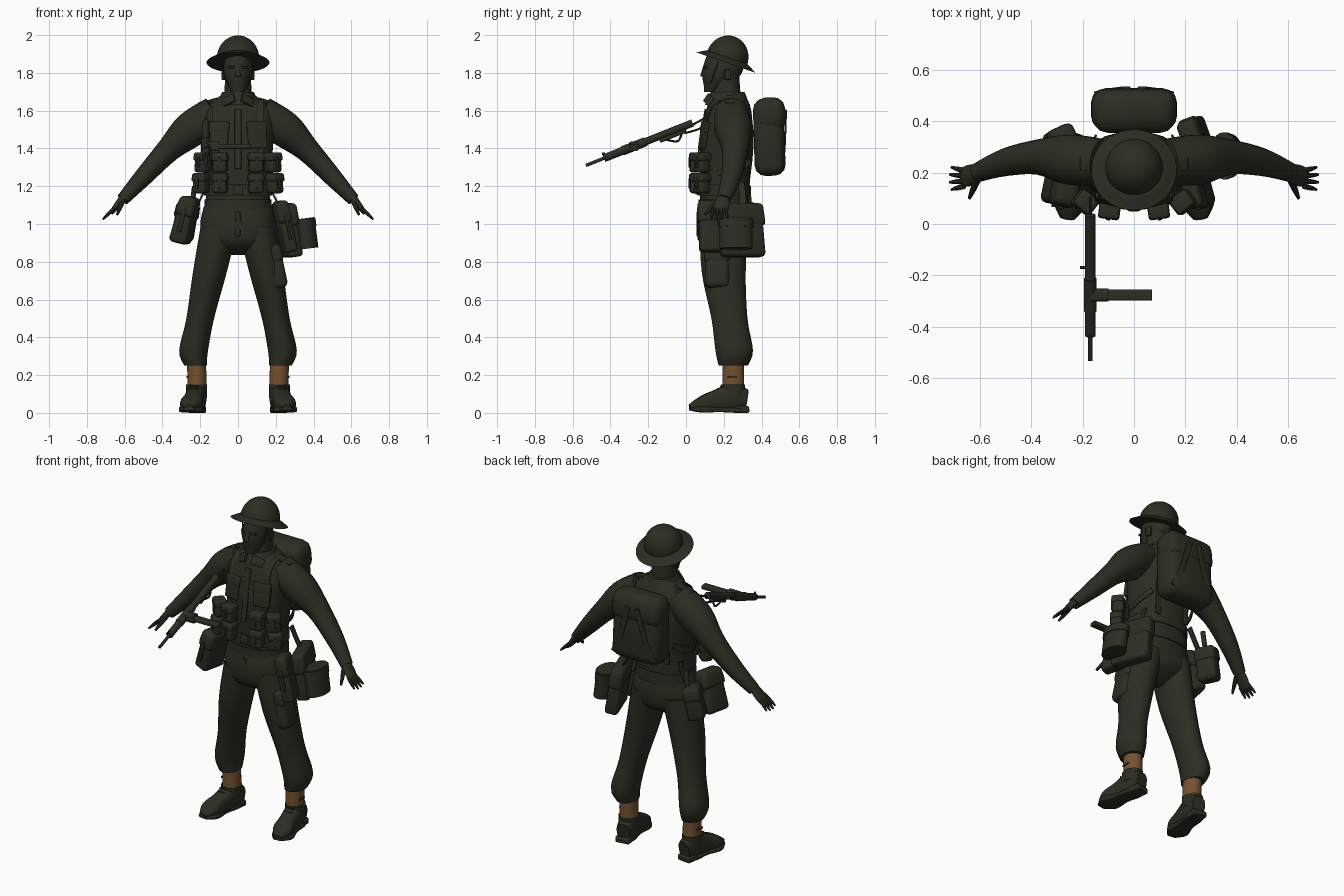
import bpy, bmesh, math
from mathutils import Vector, Euler

if "Cube" in bpy.data.objects:
    bpy.data.objects.remove(bpy.data.objects["Cube"])


def material(name, rgb):
    mat = bpy.data.materials.new(name)
    mat.use_nodes = True
    mat.diffuse_color = (*rgb, 1)
    mat.node_tree.nodes["Principled BSDF"].inputs["Base Color"].default_value = (*rgb, 1)
    return mat


olive = material("dark olive", (.025, .026, .016))
brown = material("canvas brown", (.18, .085, .03))
parts = []
UP, ACROSS, BACK = Vector((0, 0, 1)), Vector((1, 0, 0)), Vector((0, 1, 0))


def finish(name, bm, mat=olive):
    bmesh.ops.recalc_face_normals(bm, faces=bm.faces)
    mesh = bpy.data.meshes.new(name)
    bm.to_mesh(mesh)
    bm.free()
    mesh.materials.append(mat)
    obj = bpy.data.objects.new(name, mesh)
    bpy.context.collection.objects.link(obj)
    parts.append(obj)
    return obj


def sample(keys, t):
    """Smooth curve through evenly spaced keys, for t from start to end."""
    last = len(keys) - 1
    i = max(0, min(int(t * last), last - 1))
    u = t * last - i
    a, b, c, d = (keys[max(0, min(i + k, last))] for k in (-1, 0, 1, 2))
    return b + u / 2 * (c - a + u * (2 * a - 5 * b + 4 * c - d + u * (3 * (b - c) + d - a)))


def loft(name, path, radii, squash=(1,), side=1, sides=20, power=2, axis=None, ref=BACK, mat=olive, rings=16):
    """Skin along a path; squash scales the radius along ref, side mirrors x."""
    path = [Vector(point) for point in path]
    bm, loops = bmesh.new(), []
    for j in range(rings + 1):
        t = j / rings
        centre, radius, depth = sample(path, t), max(sample(radii, t), .001), sample(squash, t)
        ahead, behind = sample(path, min(t + .01, 1)), sample(path, max(t - .01, 0))
        along = axis or (ahead - behind).normalized()
        b = (ref - along * ref.dot(along)).normalized()
        a = b.cross(along)
        loop = []
        for k in range(sides):
            angle = math.tau * (k + .5) / sides
            c, s = (math.copysign(abs(f) ** (2 / power), f) for f in (math.cos(angle), math.sin(angle)))
            v = centre + radius * (a * c + b * s * depth)
            loop.append(bm.verts.new((v.x * side, v.y, v.z)))
        loops.append(loop)
    for low, high in zip(loops, loops[1:]):
        for k in range(sides):
            bm.faces.new((low[k - 1], low[k], high[k], high[k - 1]))
    bm.faces.new(loops[0])
    bm.faces.new(loops[-1])
    return finish(name, bm, mat)


def column(name, y, bottom, top, radii, squash=(1,), power=2, sides=32):
    return loft(name, [(0, y, bottom), (0, y, top)], radii, squash, power=power, sides=sides, axis=UP)


def ribbon(name, path, side=1, ref=ACROSS):
    return loft(name, path, (.005,), (3.5,), side, power=4, ref=ref)


def box(name, loc, size, lean=0, tilt=0, turn=0, side=1, taper=1, soft=.25):
    """Rounded box turned by lean (x), tilt (y) and turn (z) degrees; taper scales its top."""
    bm = bmesh.new()
    bmesh.ops.create_cube(bm, size=1)
    for v in bm.verts:
        k = taper if v.co.z > 0 else 1
        v.co = Vector((v.co.x * size[0] * k, v.co.y * size[1] * k, v.co.z * size[2]))
    bmesh.ops.bevel(bm, geom=bm.edges[:], offset=soft * min(size), segments=3, profile=.5, affect='EDGES')
    spin = Euler([math.radians(a) for a in (lean, tilt, turn)]).to_matrix()
    for v in bm.verts:
        v.co = spin @ v.co + Vector(loc)
        v.co.x *= side
    finish(name, bm)
    return spin


def bag(name, loc, size, taper=.92, tab=True, **turns):
    """Tapered bag with an overhanging flap and, if wanted, a closing tab."""
    w, d, h = size
    spin = box(name, loc, size, taper=taper, **turns)
    box(name + "_flap", Vector(loc) + spin @ Vector((0, 0, h * .3)), (w * 1.07, d * 1.07, h * .43), taper=taper, **turns)
    if tab:
        box(name + "_tab", Vector(loc) + spin @ Vector((0, -d * .53, 0)), (w * .2, .008, h * .5), **turns)


# Head
loft("head", [(0, .13, 1.7), (0, .18, 1.77), (0, .2, 1.84), (0, .21, 1.92)],
     (.034, .069, .077, .062), (1, 1.35, 1.4, 1.45), axis=UP, sides=24)
column("neck", .215, 1.6, 1.8, (.08, .066))
loft("nose", [(0, .1, 1.84), (0, .09, 1.78)], (.008, .016), sides=12)
box("lips", (0, .103, 1.75), (.04, .02, .014))
for side in (1, -1):
    box("brow", (.03, .105, 1.83), (.04, .02, .012), turn=14, side=side)
    box("ear", (.076, .22, 1.79), (.014, .035, .055), turn=15, side=side)
    loft("chin_strap", [(.085, .17, 1.86), (.067, .14, 1.77), (0, .11, 1.7)], (.003,), side=side, sides=8)

# Steel helmet, a dome and a brim tilted back together
arc = [math.pi / 2 * k / 12 for k in range(13)]
dome = loft("helmet_dome", [(0, 0, .025 + .12 * math.sin(a)) for a in arc], [.112 * math.cos(a) for a in arc],
            axis=UP, sides=40)
brim = loft("helmet_brim", [(0, 0, 0), (0, 0, .03)], (.166, .14, .11), axis=UP, sides=40)
for shell in (dome, brim):
    shell.location = (0, .21, 1.855)
    shell.rotation_euler.x = math.radians(-19)

# Jacket, collar, belt and trouser seat
loft("jacket", [(0, .2, 1.07), (0, .21, 1.3), (0, .22, 1.5), (0, .23, 1.69)],
     (.175, .17, .18, .19, .19, .08), (.73, .77, .78, .74, .65, .9), axis=UP, sides=32, power=2.4)
column("collar", .22, 1.63, 1.7, (.12, .1, .083), (1, 1.08))
column("waistband", .2, 1.06, 1.13, (.178,), (.76,), 2.4)
column("belt", .2, 1.15, 1.21, (.18,), (.77,), 2.4)
column("trouser_seat", .195, .835, 1.12, (.04, .17, .2, .19, .17), (.7,), 2.3)
box("front_placket", (0, .078, 1.45), (.035, .01, .32), lean=-9)
box("belt_buckle", (0, .06, 1.18), (.05, .02, .05))
box("fly", (0, .06, 1), (.025, .01, .13))

for side in (1, -1):
    # Jacket details
    box("collar_point", (.05, .122, 1.655), (.075, .014, .05), -25, 25, 25, side)
    bag("breast_pocket", (.1, .093, 1.47), (.1, .02, .14), 1, False, lean=-8, turn=14, side=side)
    box("shoulder_tab", (.155, .235, 1.65), (.11, .05, .014), tilt=14, side=side)

    # Sleeve and hand
    loft("sleeve", [(.12, .24, 1.59), (.25, .25, 1.5), (.37, .26, 1.39), (.5, .24, 1.25), (.61, .2, 1.13)],
         (.09, .096, .066, .05, .034), (1, 1.1), side)
    loft("palm", [(.6, .2, 1.15), (.67, .18, 1.06)], (.022, .018, .012), (1.2, 2.3, 3), side)
    for i in range(4):
        spread = i - 1.5
        base = Vector((.66, .177 + spread * .02, 1.08))
        tip = base + (.06 - .007 * abs(spread)) * Vector((1, spread * .18, -1))
        loft("finger", [base, tip], (.011, .01, .005), side=side, sides=8)
    loft("thumb", [(.61, .17, 1.12), (.64, .1, 1.05)], (.014, .012, .006), side=side, sides=8)

    # Trouser leg, gaiter and boot
    loft("trouser_leg", [(.1, .2, .98), (.15, .2, .74), (.2, .23, .5), (.235, .255, .33), (.225, .25, .25)],
         (.1, .09, .074, .077, .06), (1.3,), side, sides=24, axis=-UP)
    loft("gaiter", [(.215, .25, .12), (.22, .25, .27)], (.051,), (1.15,), side, axis=UP, mat=brown)
    box("gaiter_strap", (.268, .245, .19), (.008, .05, .012), side=side)
    loft("boot", [(.21, .32, .07), (.22, .25, .08), (.235, .15, .06), (.25, .08, .045), (.26, .02, .03)],
         (.04, .053, .052, .058, .022), (1.3, 1.4, 1.1, .7, .7), side, power=2.6, ref=UP)
    loft("boot_ankle", [(.22, .25, .08), (.22, .25, .15)], (.056,), (1.15,), side, axis=UP)
    loft("boot_sole", [(.21, .33, .012), (.26, .02, .02)], (.035, .05, .048, .064, .028), (.25,), side,
         power=5, ref=UP)
    box("boot_heel", (.217, .29, .018), (.09, .08, .036), turn=8, side=side)
    for i in range(4):
        lace = Vector((.21, .13 + i * .018, .1 + i * .014))
        loft("boot_lace", [lace, lace + ACROSS * .045], (.004,), side=side, sides=8)

    # Ammunition pouches in two rows
    for z, out in ((1.325, 0), (1.215, .01)):
        bag("pouch", (.095, .055, z), (.08, .07, .105), turn=8, side=side)
        bag("pouch", (.185 + out, .085, z), (.08, .07, .105), turn=38, side=side)

    # Webbing over the shoulders, across the pack and down to the hips
    ribbon("shoulder_strap", [(.12, .1, 1.2), (.12, .093, 1.45), (.12, .15, 1.635), (.11, .29, 1.64),
                              (.1, .335, 1.45), (.1, .33, 1.2)], side)
    ribbon("back_strap", [(.14, .51, 1.29), (.09, .522, 1.4), (.03, .53, 1.6)], side)
    ribbon("side_strap", [(.15, .34, 1.33), (.18, .27, 1.29), (.175, .17, 1.27)], side, UP)
    ribbon("belt_hanger", [(.165, .29, 1.22), (.19, .3, 1.15), (.24, .3, 1.06)], side, BACK)

# Backpack
box("backpack", (0, .44, 1.46), (.33, .165, .41), lean=2, taper=.97, soft=.35)
box("backpack_flap", (0, .444, 1.58), (.34, .168, .18), lean=3, taper=.96, soft=.35)

# Left hip: haversack, front bag, mess tin and thigh pocket
bag("haversack", (.255, .295, .965), (.08, .24, .28), tab=False, tilt=-8, turn=20)
bag("hip_bag", (.247, .13, .985), (.07, .13, .27), .87, tilt=-12, turn=15)
low, high = Vector((.37, .265, .87)), Vector((.35, .265, 1.03))
loft("mess_tin", [low, high], (.056,), (1.55,), sides=32)
loft("mess_tin_lid", [low.lerp(high, .7), low.lerp(high, .97)], (.06,), (1.53,), sides=32)
bag("thigh_pocket", (.187, .165, .77), (.115, .13, .23), 1, False, tilt=-12)

# Right hip: water bottle carrier, rear bag and entrenching tool
bag("bottle_carrier", (-.28, .15, 1.02), (.1, .16, .25), .85, tilt=14, turn=-12)
bag("rear_bag", (-.28, .315, 1.01), (.1, .12, .2), tab=False, tilt=12, turn=25)
loft("tool_handle", [(-.23, .33, 1.2), (-.27, .34, .9)], (.014,), sides=12)

# Submachine gun, laid out along its sloping axis
rear, muzzle = Vector((-.17, .035, 1.535)), Vector((-.17, -.53, 1.31))
down = ACROSS.cross(rear - muzzle).normalized()
down *= -math.copysign(1, down.z)


def gun_point(t, drop=0, sideways=0):
    return rear.lerp(muzzle, t) + down * drop + ACROSS * sideways


for name, start, end, radius in (("receiver", 0, .8, .02), ("magazine_collar", .44, .66, .025),
                                 ("barrel_jacket", .66, .83, .021), ("barrel", .8, 1, .009)):
    loft(name, [gun_point(start), gun_point(end)], (radius,), ref=UP)
loft("magazine_housing", [gun_point(.55), gun_point(.55, 0, .07)], (.026,), power=4)
loft("magazine", [gun_point(.55), gun_point(.55, 0, .24)], (.013,), (1.7,), power=5)
box("trigger_housing", gun_point(.2, .02), (.026, .15, .03), lean=22)
wires = {"trigger_guard": [gun_point(.12, .03), gun_point(.18, .06), gun_point(.27, .03)],
         "stock_upper": [gun_point(.02, .01), gun_point(-.12)],
         "stock_lower": [gun_point(.1, .035), gun_point(-.06, .04), gun_point(-.12)],
         "cocking_handle": [gun_point(.36), gun_point(.36, 0, -.04)]}
for name, path in wires.items():
    loft(name, path, (.006,), sides=8, ref=UP)
box("front_sight", gun_point(.82, -.022), (.008, .015, .015))

# Smooth shading with crisp edges
bpy.ops.object.select_all(action='DESELECT')
for part in parts:
    part.select_set(True)
bpy.context.view_layer.objects.active = parts[0]
bpy.ops.object.shade_smooth_by_angle(angle=math.radians(40))
